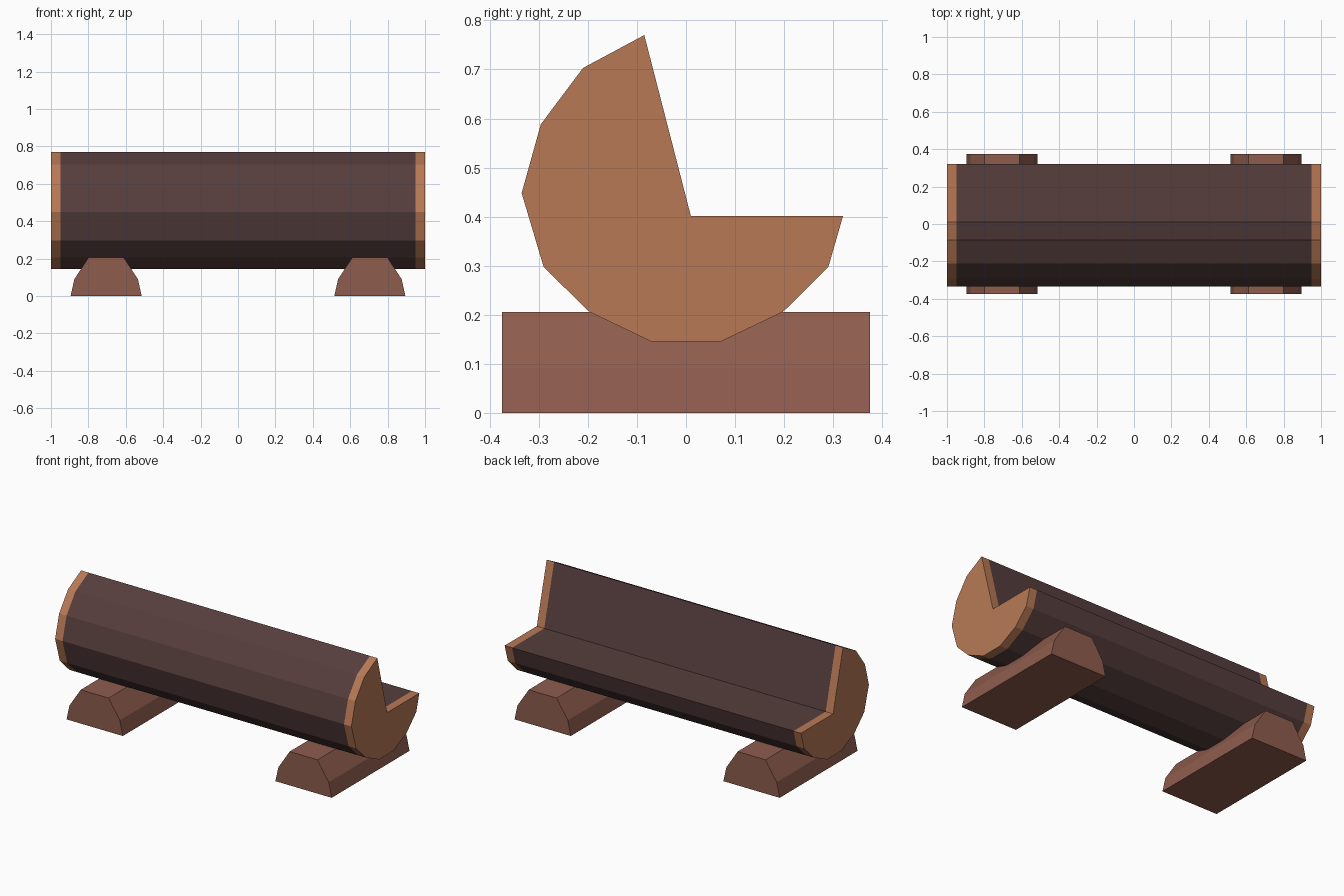
import bpy, bmesh

if "Cube" in bpy.data.objects:
    bpy.data.objects.remove(bpy.data.objects["Cube"])


def material(name, rgb):
    """Flat colour from 0-255 display values."""
    m = bpy.data.materials.new(name)
    lin = [((c / 255 + 0.055) / 1.055) ** 2.4 for c in rgb]
    m.diffuse_color = (*lin, 1)
    m.use_nodes = True
    m.node_tree.nodes["Principled BSDF"].inputs["Base Color"].default_value = m.diffuse_color
    return m


bark = material("dark_bark", (86, 62, 61))
cut_wood = material("cut_wood", (184, 121, 86))
foot_wood = material("foot_wood", (142, 92, 77))


def prism(name, loops, mat):
    """Skin equal point loops together and cap both ends."""
    bm = bmesh.new()
    rings = [[bm.verts.new(p) for p in loop] for loop in loops]
    n = len(rings[0])
    for a, b in zip(rings, rings[1:]):
        for i in range(n):
            j = (i + 1) % n
            bm.faces.new((a[i], a[j], b[j], b[i]))
    bm.faces.new(rings[0])
    bm.faces.new(rings[-1])
    bmesh.ops.recalc_face_normals(bm, faces=bm.faces)
    mesh = bpy.data.meshes.new(name)
    bm.to_mesh(mesh)
    bm.free()
    mesh.materials.append(mat)
    ob = bpy.data.objects.new(name, mesh)
    bpy.context.collection.objects.link(ob)
    return ob


# Log cross-section (y, z) with the seat notch cut out
log = [(-0.085, 0.77), (-0.21, 0.703), (-0.296, 0.588), (-0.335, 0.448),
       (-0.29, 0.297), (-0.197, 0.206), (-0.07, 0.145), (0.07, 0.145),
       (0.198, 0.206), (0.29, 0.297), (0.32, 0.401), (0.01, 0.401)]


def log_piece(name, x0, x1, mat):
    return prism(name, [[(x, y, z) for y, z in log] for x in (x0, x1)], mat)


# Bark-covered bench body and pale sawn ends
log_piece("log_body", -0.95, 0.95, bark)
log_piece("left_log_end", -1.0, -0.95, cut_wood)
log_piece("right_log_end", 0.95, 1.0, cut_wood)

# Half-log feet running front to back
half = [(0.19, 0.0), (0.17, 0.09), (0.094, 0.206)]
foot = half + [(-x, z) for x, z in reversed(half)]
for side, cx in (("left", -0.705), ("right", 0.705)):
    prism(side + "_foot",
          [[(cx + x, y, z) for x, z in foot] for y in (-0.375, 0.375)], foot_wood)
